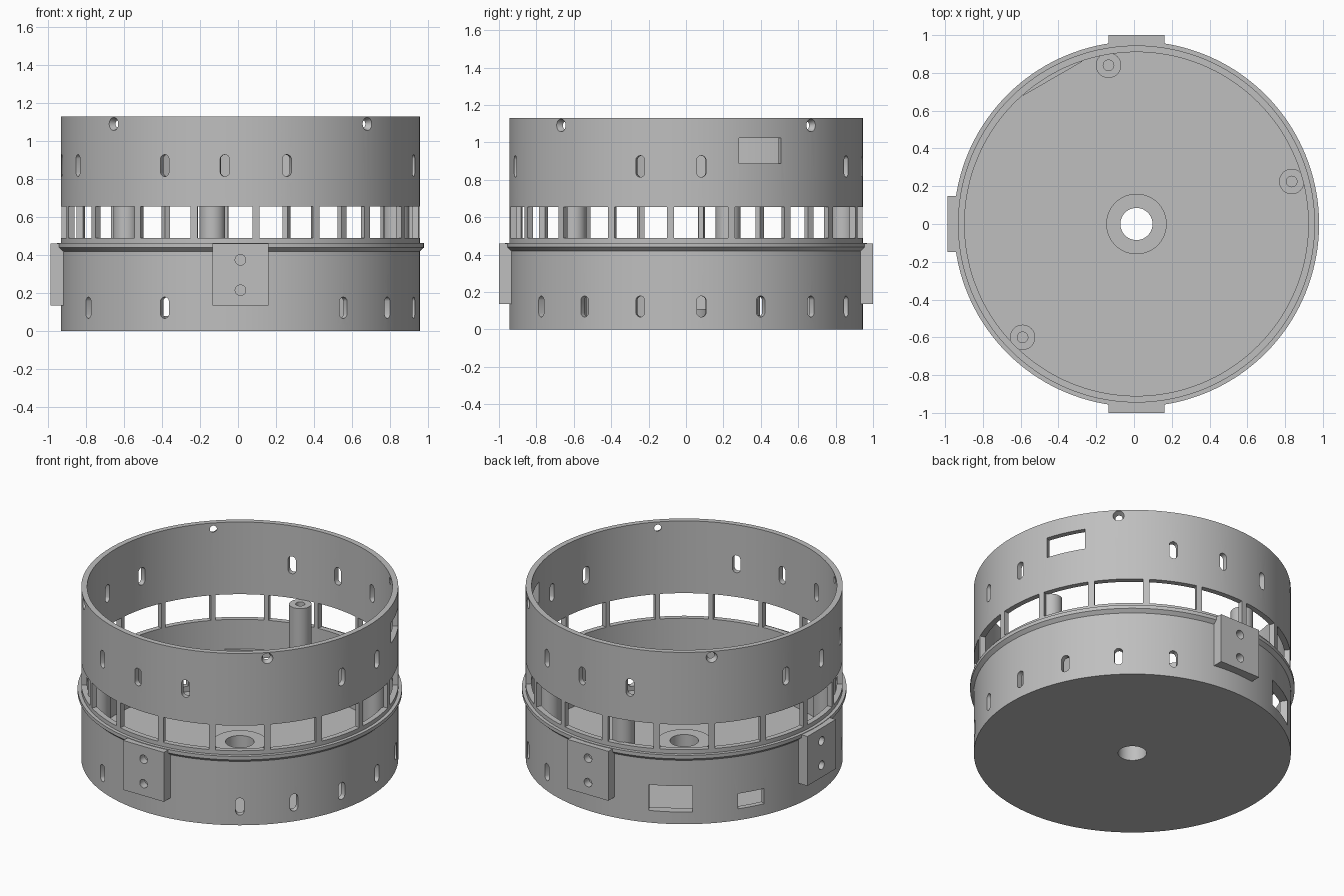
import bpy, bmesh
from math import cos, sin, pi, radians
from mathutils import Vector

if "Cube" in bpy.data.objects:
    bpy.data.objects.remove(bpy.data.objects["Cube"], do_unlink=True)

CX = 0.013            # housing axis
R, RI = 0.945, 0.91   # wall outer and inner radius

grey = bpy.data.materials.new("plain grey")
grey.use_nodes = True
COLOUR = (0.52, 0.52, 0.52, 1)
grey.diffuse_color = COLOUR
grey.node_tree.nodes["Principled BSDF"].inputs["Base Color"].default_value = COLOUR


def make(name, bm):
    bmesh.ops.recalc_face_normals(bm, faces=bm.faces)
    me = bpy.data.meshes.new(name)
    bm.to_mesh(me)
    bm.free()
    me.materials.append(grey)
    ob = bpy.data.objects.new(name, me)
    bpy.context.collection.objects.link(ob)
    return ob


def lathe(name, profile, centre, segs):
    """Closed (radius, z) profile turned about a vertical axis."""
    bm = bmesh.new()
    rings = []
    for i in range(segs):
        a = 2 * pi * i / segs
        rings.append([bm.verts.new((centre[0] + r * cos(a), centre[1] + r * sin(a), z))
                      for r, z in profile])
    n = len(profile)
    for i in range(segs):
        p, q = rings[i], rings[(i + 1) % segs]
        for j in range(n):
            k = (j + 1) % n
            bm.faces.new((p[j], q[j], q[k], p[k]))
    bmesh.ops.remove_doubles(bm, verts=bm.verts, dist=1e-5)
    return make(name, bm)


def rect(w, h):
    return [(-w / 2, -h / 2), (w / 2, -h / 2), (w / 2, h / 2), (-w / 2, h / 2)]


def slot(r, straight=0.0, n=20):
    """Round hole outline, stretched upright by a straight part."""
    pts = []
    for i in range(n):
        a = 2 * pi * (i + 0.5) / n
        pts.append((r * cos(a), r * sin(a) + (straight / 2 if sin(a) > 0 else -straight / 2)))
    return pts


def prism(bm, outline, azimuth, z, r0, r1, taper=1.0, shift=0.0):
    """Outline pushed outward from r0 to r1 at an azimuth; taper scales the inner end."""
    a = radians(azimuth)
    out, side = Vector((cos(a), sin(a), 0)), Vector((-sin(a), cos(a), 0))
    base = Vector((CX, 0, z))
    ends = []
    for r, s in ((r0, taper), (r1, 1.0)):
        ends.append([bm.verts.new(base + out * r + side * (u * s + shift) + Vector((0, 0, v * s)))
                     for u, v in outline])
    p, q = ends
    bm.faces.new(p[::-1])
    bm.faces.new(q)
    for i in range(len(p)):
        k = (i + 1) % len(p)
        bm.faces.new((p[i], p[k], q[k], q[i]))


def cut(ob, cutter):
    cutter.hide_render = True
    mod = ob.modifiers.new("openings", "BOOLEAN")
    mod.operation = "DIFFERENCE"
    mod.solver = "EXACT"
    mod.object = cutter
    bpy.context.view_layer.objects.active = ob
    bpy.ops.object.modifier_apply(modifier=mod.name)


def smooth(ob):
    bpy.ops.object.select_all(action="DESELECT")
    ob.select_set(True)
    bpy.context.view_layer.objects.active = ob
    bpy.ops.object.shade_smooth_by_angle(angle=radians(25))


# Housing: floor, hub, wall and chamfered flange in one turned profile
housing = lathe("housing", [
    (0.085, 0), (R, 0), (R, 0.42), (0.967, 0.44), (0.967, 0.463), (R, 0.463),
    (R, 1.13), (RI, 1.13), (RI, 0.04), (0.16, 0.04), (0.16, 0.11), (0.085, 0.11)],
    (CX, 0), 144)

# Openings in the wall
bm = bmesh.new()
for i in range(18):                                   # window band
    prism(bm, rect(0.29, 0.165), 5 + 20 * i, 0.5725, 0.86, 1.05)
for group in (5, 85, 185, 265):                       # upper slots
    for step in (-20, 0, 20):
        if group + step != 25:
            prism(bm, slot(0.025, 0.065), group + step, 0.872, 0.86, 1.05)
for az in (-55, -35, -15, 5, 25, 45, 65, 212, 245):   # lower slots
    prism(bm, slot(0.025, 0.062), az, 0.123, 0.86, 1.05)
for az in (45, 135, 225, 315):                        # countersunk screw holes
    prism(bm, slot(0.036), az, 1.091, 0.9, 0.95, taper=0.5)
prism(bm, rect(0.25, 0.135), 25, 0.955, 0.86, 1.05)   # upper port
prism(bm, rect(0.26, 0.17), 120, 0.165, 0.86, 1.05)   # large lower port
prism(bm, rect(0.17, 0.1), 150, 0.125, 0.86, 1.05)    # small lower port
openings = make("wall_openings_cutter", bm)
cut(housing, openings)

# Flat pad inside the wall around the large port
bm = bmesh.new()
prism(bm, rect(0.36, 0.26), 120, 0.165, 0.888, 0.925)
pad = make("port_pad", bm)
cut(pad, openings)

# Mounting blocks with two blind holes each
bm = bmesh.new()
for az in (-90, 90, 180):
    for z in (0.215, 0.375):
        prism(bm, slot(0.028), az, z, 0.95, 1.05)
block_holes = make("block_holes_cutter", bm)
parts = [housing, pad]
for name, az in (("front", -90), ("back", 90), ("right", 180)):
    bm = bmesh.new()
    prism(bm, rect(0.295, 0.325), az, 0.2975, 0.925, 1.0)
    block = make(name + "_mounting_block", bm)
    cut(block, block_holes)
    parts.append(block)

# Hollow-topped screw posts
for name, spot in (("back", (-0.135, 0.84)), ("left", (0.835, 0.225)), ("right", (-0.59, -0.6))):
    parts.append(lathe(name + "_screw_post", [
        (0, 0.02), (0.067, 0.02), (0.067, 0.655), (0.028, 0.655), (0.028, 0.4), (0, 0.4)],
        spot, 32))

for ob in parts:
    smooth(ob)
for helper in (openings, block_holes):
    bpy.data.objects.remove(helper, do_unlink=True)
